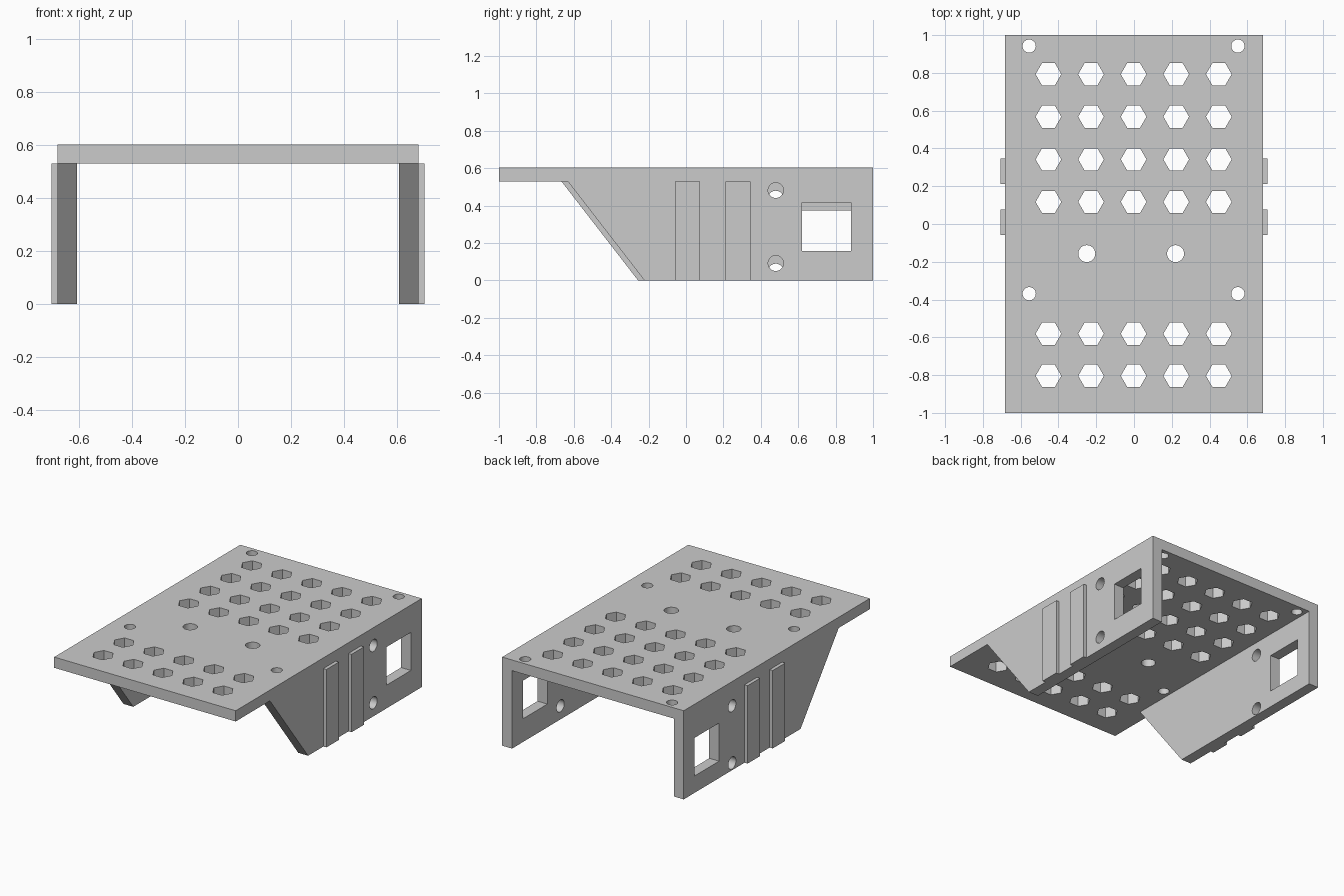
import bpy
import math
from mathutils import Matrix

cube = bpy.data.objects.get("Cube")
if cube:
    bpy.data.objects.remove(cube, do_unlink=True)

# Single grey plastic
grey = bpy.data.materials.new("grey_plastic")
grey.use_nodes = True
colour = (0.6, 0.6, 0.6, 1)
grey.diffuse_color = colour
grey.node_tree.nodes["Principled BSDF"].inputs["Base Color"].default_value = colour

HALF_W, INNER, RIB_X = 0.683, 0.609, 0.706
DECK_Z, TOP = 0.53, 0.603


def ring(cx, cy, r, n=32):
    return [(cx + r * math.cos(math.tau * i / n), cy + r * math.sin(math.tau * i / n))
            for i in range(n)]


def rect(x0, x1, y0, y1):
    return [(x0, y0), (x1, y0), (x1, y1), (x0, y1)]


def panel(name, outline, holes, low, high, turn=Matrix.Identity(4)):
    """Flat sheet with cut-outs, filled from closed outlines and given thickness."""
    curve = bpy.data.curves.new(name, "CURVE")
    curve.dimensions = "2D"
    curve.fill_mode = "BOTH"
    curve.extrude = (high - low) / 2
    for loop in [outline] + holes:
        spline = curve.splines.new("POLY")
        spline.points.add(len(loop) - 1)
        for point, (u, v) in zip(spline.points, loop):
            point.co = (u, v, 0, 1)
        spline.use_cyclic_u = True
    temp = bpy.data.objects.new(name + "_outline", curve)
    bpy.context.collection.objects.link(temp)
    bpy.context.view_layer.update()
    evaluated = temp.evaluated_get(bpy.context.evaluated_depsgraph_get())
    mesh = bpy.data.meshes.new_from_object(evaluated)
    bpy.data.objects.remove(temp, do_unlink=True)
    bpy.data.curves.remove(curve)

    mesh.transform(turn @ Matrix.Translation((0, 0, (low + high) / 2)))
    mesh.materials.clear()
    mesh.materials.append(grey)
    obj = bpy.data.objects.new(name, mesh)
    bpy.context.collection.objects.link(obj)
    bpy.ops.object.select_all(action="DESELECT")
    obj.select_set(True)
    bpy.context.view_layer.objects.active = obj
    bpy.ops.object.shade_smooth_by_angle(angle=math.radians(30))
    return obj


# Deck with hexagonal vents, corner screw holes and two cable holes
holes = [ring(-0.002 + 0.2255 * i, y, 0.068, 6)
         for y in (0.793, 0.568, 0.342, 0.117, -0.581, -0.804) for i in range(-2, 3)]
holes += [ring(x, y, 0.035) for x in (-0.555, 0.55) for y in (0.942, -0.369)]
holes += [ring(x, -0.157, 0.045) for x in (-0.25, 0.22)]
panel("deck", rect(-HALF_W, HALF_W, -1, 1), holes, DECK_Z, TOP)

# Side walls drawn in the y-z plane; the cut-outs on one side sit slightly lower
SIDEWAYS = Matrix(((0, 0, 1, 0), (1, 0, 0, 0), (0, 1, 0, 0), (0, 0, 0, 1)))
for side, sign, drop, shift in (("left", 1, 0, 0), ("right", -1, 0.043, 0.034)):
    outline = [(-0.222 - shift, 0), (1, 0), (1, DECK_Z), (-0.632 - shift, DECK_Z)]
    cuts = [rect(0.62, 0.883, 0.158 - drop, 0.417 - drop)]
    cuts += [ring(0.48, z - drop, 0.041) for z in (0.092, 0.482)]
    low, high = sorted((sign * INNER, sign * HALF_W))
    panel(side + "_wall", outline, cuts, low, high, SIDEWAYS)

    # Vertical ribs on the outside of the wall
    low, high = sorted((sign * HALF_W, sign * RIB_X))
    for place, y in (("front", 0.009), ("rear", 0.279)):
        panel(f"{side}_{place}_rib", rect(y - 0.067, y + 0.067, 0, DECK_Z), [],
              low, high, SIDEWAYS)
